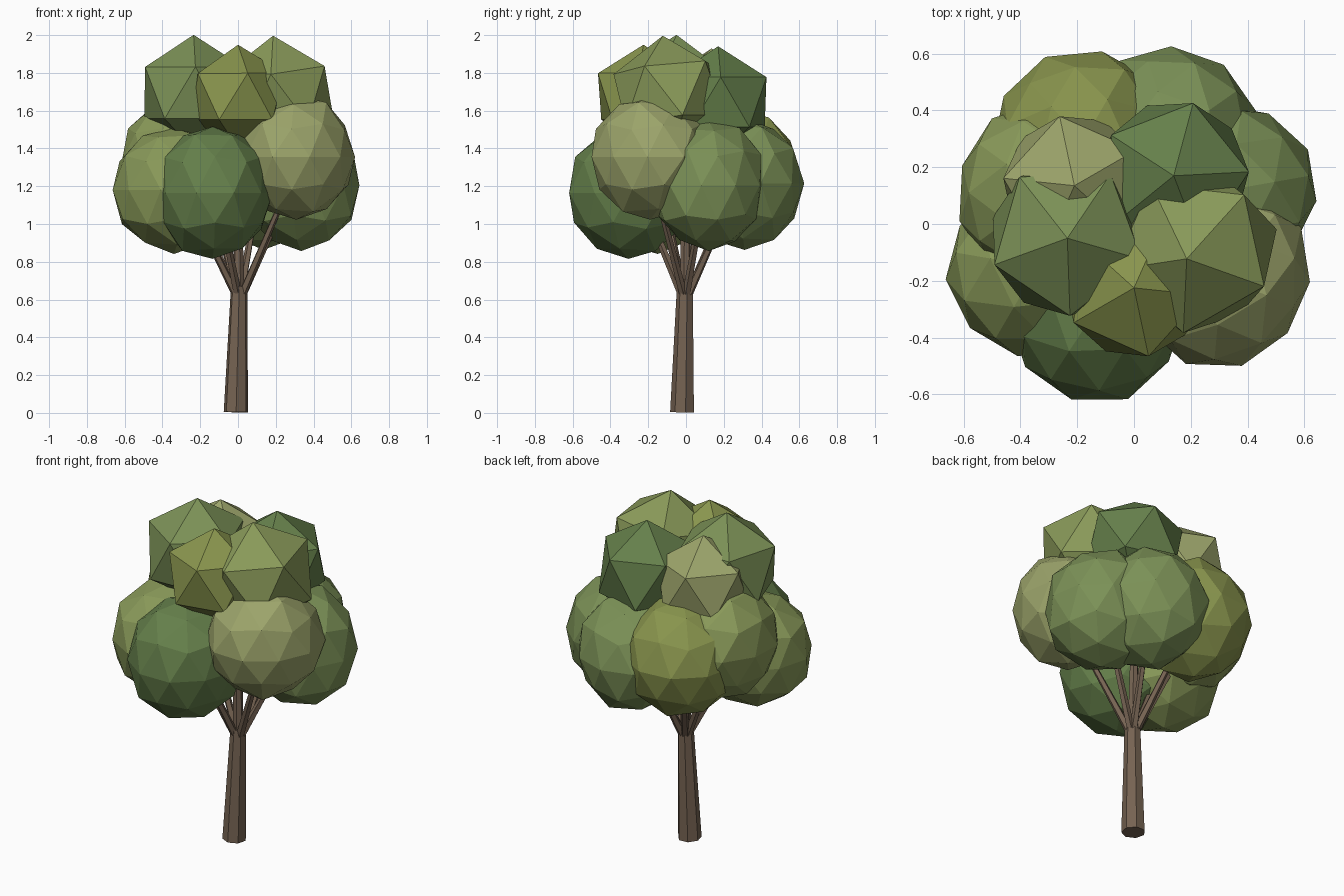
import bpy, math, random
from mathutils import Vector

if "Cube" in bpy.data.objects:
    bpy.data.objects.remove(bpy.data.objects["Cube"])

random.seed(4)


def material(name, rgb):
    m = bpy.data.materials.new(name)
    m.diffuse_color = (*rgb, 1)
    m.use_nodes = True
    m.node_tree.nodes["Principled BSDF"].inputs["Base Color"].default_value = m.diffuse_color
    return m


bark = material("bark", (0.18, 0.125, 0.085))
greens = {
    "deep": material("deep_green", (0.13, 0.215, 0.07)),
    "mid": material("mid_green", (0.20, 0.285, 0.095)),
    "leaf": material("leaf_green", (0.25, 0.32, 0.10)),
    "olive": material("olive_green", (0.25, 0.30, 0.075)),
    "pale": material("pale_green", (0.33, 0.37, 0.145)),
}


def limb(name, a, b, r1, r2, sides):
    """Tapered faceted limb from a to b."""
    a, b = Vector(a), Vector(b)
    d = b - a
    bpy.ops.mesh.primitive_cone_add(vertices=sides, radius1=r1, radius2=r2,
                                    depth=d.length, location=(a + b) / 2)
    o = bpy.context.object
    o.rotation_euler = d.to_track_quat('Z', 'Y').to_euler()
    o.name = name
    o.data.materials.append(bark)
    return o


def clump(name, loc, size, detail, turn, tint, jitter, tilt=0):
    """Faceted leaf clump with slightly uneven corners."""
    bpy.ops.mesh.primitive_ico_sphere_add(subdivisions=detail, radius=1, location=loc)
    o = bpy.context.object
    o.name = name
    for v in o.data.vertices:
        v.co *= 1 + random.uniform(-jitter, jitter)
    o.scale = size
    o.rotation_euler = (0, math.radians(tilt), math.radians(turn))
    o.data.materials.append(greens[tint])
    return o


# Lower ring of large clumps
lower = [
    ("front_clump", (-0.135, -0.305, 1.165), (0.315, 0.325, 0.355), 20, "deep"),
    ("front_right_clump", (0.31, -0.19, 1.355), (0.325, 0.31, 0.33), 50, "pale"),
    ("right_clump", (0.335, 0.12, 1.205), (0.32, 0.305, 0.35), 10, "mid"),
    ("back_right_clump", (0.135, 0.31, 1.215), (0.30, 0.32, 0.345), 35, "mid"),
    ("back_left_clump", (-0.18, 0.29, 1.265), (0.32, 0.32, 0.345), 60, "olive"),
    ("left_upper_clump", (-0.31, 0.11, 1.33), (0.32, 0.32, 0.335), 0, "leaf"),
    ("left_clump", (-0.34, -0.15, 1.18), (0.325, 0.31, 0.335), 25, "leaf"),
]
for name, loc, size, turn, tint in lower:
    clump(name, loc, size, 2, turn, tint, 0.03)

# Crown of coarser clumps
crown = [
    ("crown_left", (-0.235, -0.05, 1.695), 0.305, 56, "mid", 0),
    ("crown_right", (0.215, -0.09, 1.685), 0.315, 48, "leaf", -8),
    ("crown_front", (0.0, -0.225, 1.675), 0.275, 66, "olive", 0),
    ("crown_back_right", (0.14, 0.17, 1.645), 0.295, 3, "deep", 0),
    ("crown_back_left", (-0.21, 0.135, 1.65), 0.28, 30, "pale", 0),
]
for name, loc, r, turn, tint, tilt in crown:
    clump(name, loc, (r, r, r), 1, turn, tint, 0.005, tilt)

# Trunk, slightly leaning
limb("trunk", (-0.011, -0.018, 0.004), (0.006, -0.004, 0.67), 0.066, 0.044, 7)

# Branches fanning from the trunk top into the clumps
fork = Vector((0.006, -0.004, 0.63))
for name, loc, *_ in lower:
    tip = Vector(loc)
    out = Vector((tip.x, tip.y, 0)).normalized()
    limb(name.replace("clump", "branch"), fork + out * 0.02,
         (tip.x * 0.75, tip.y * 0.75, 1.12), 0.023, 0.015, 5)
limb("middle_branch", fork, (-0.01, 0.0, 1.5), 0.03, 0.018, 6)
